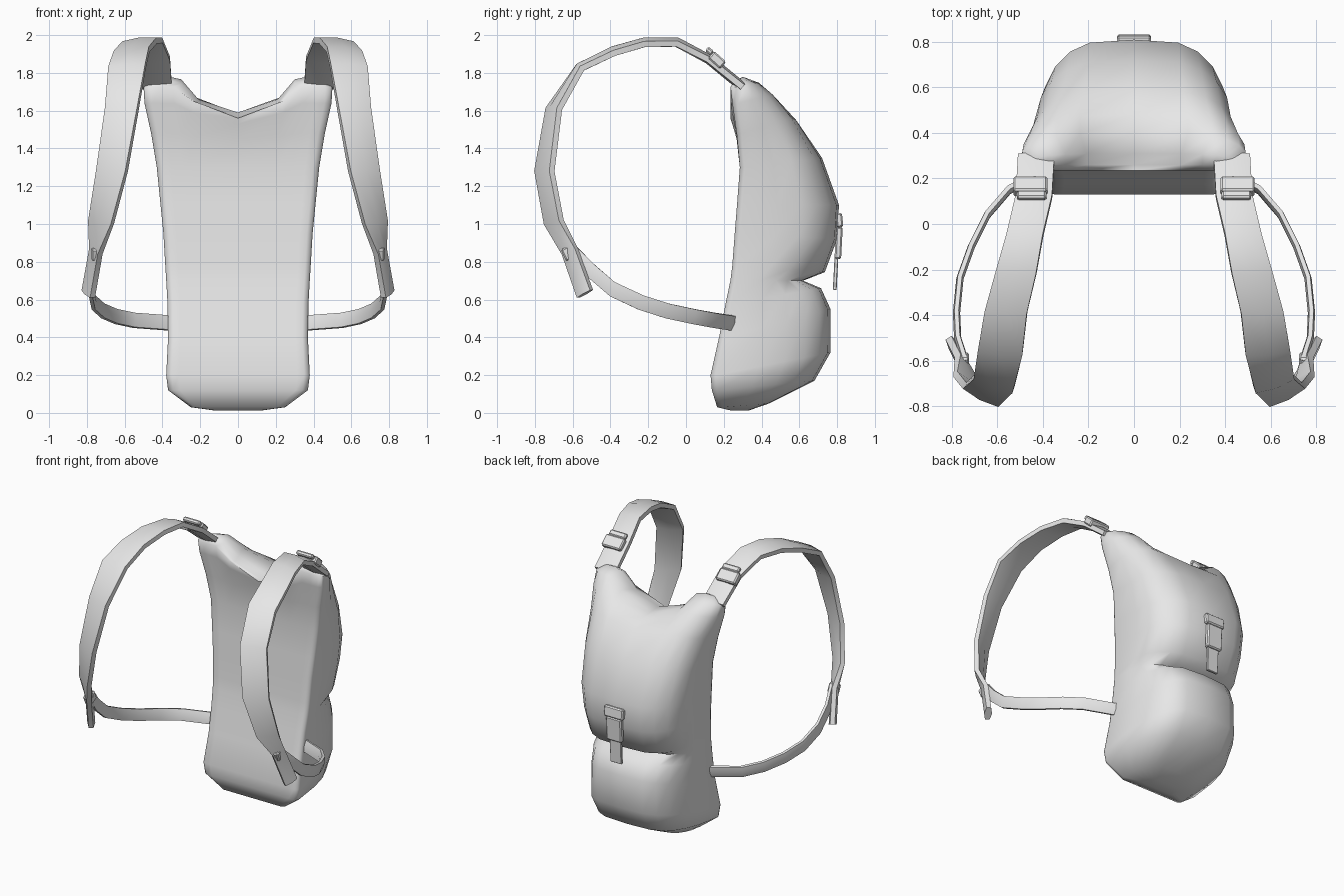
import bpy, bmesh, math
from mathutils import Vector

cube = bpy.data.objects.get("Cube")
if cube:
    bpy.data.objects.remove(cube, do_unlink=True)

grey = bpy.data.materials.new("light_grey")
grey.use_nodes = True
grey.diffuse_color = (0.8, 0.8, 0.8, 1)
grey.node_tree.nodes["Principled BSDF"].inputs["Base Color"].default_value = (0.8, 0.8, 0.8, 1)


def finish(name, bm, angle=45):
    bmesh.ops.recalc_face_normals(bm, faces=bm.faces)
    mesh = bpy.data.meshes.new(name)
    bm.to_mesh(mesh)
    bm.free()
    mesh.materials.append(grey)
    obj = bpy.data.objects.new(name, mesh)
    bpy.context.collection.objects.link(obj)
    bpy.ops.object.select_all(action='DESELECT')
    obj.select_set(True)
    bpy.context.view_layer.objects.active = obj
    bpy.ops.object.shade_smooth_by_angle(angle=math.radians(angle))
    return obj


def loft(bm, rings):
    """Join closed rings of points with quads and return the vertex rings."""
    rows = [[bm.verts.new(p) for p in ring] for ring in rings]
    n = len(rows[0])
    for lo, hi in zip(rows, rows[1:]):
        for i in range(n):
            k = (i + 1) % n
            bm.faces.new((lo[i], lo[k], hi[k], hi[i]))
    return rows


def ribbon(name, pairs, thick, side):
    """Padded band running through pairs of edge points."""
    pairs = [(Vector((a[0] * side, a[1], a[2])), Vector((b[0] * side, b[1], b[2])))
             for a, b in pairs]
    mids = [(a + b) / 2 for a, b in pairs]
    rings = []
    for i, (a, b) in enumerate(pairs):
        along = mids[min(i + 1, len(mids) - 1)] - mids[max(i - 1, 0)]
        n = along.cross(b - a).normalized() * thick
        rings.append([a + n * .6, mids[i] + n, b + n * .6,
                      b - n * .6, mids[i] - n, a - n * .6])
    bm = bmesh.new()
    rows = loft(bm, rings)
    bm.faces.new(rows[0])
    bm.faces.new(rows[-1])
    return finish(name, bm)


def box(name, centre, size, tilt=0, bevel=.008):
    bm = bmesh.new()
    bmesh.ops.create_cube(bm, size=1)
    bmesh.ops.scale(bm, vec=size, verts=bm.verts)
    bmesh.ops.bevel(bm, geom=bm.edges[:], offset=bevel, segments=1, affect='EDGES')
    obj = finish(name, bm, 30)
    obj.location = centre
    obj.rotation_euler.x = math.radians(tilt)
    return obj


# Bag body: front height, back height, horn lift, half width, front y, back y
SECTIONS = [
    (.012, .012, 0, .12, .24, .33),
    (.03, .05, 0, .25, .165, .44),
    (.12, .17, 0, .37, .137, .68),
    (.20, .32, 0, .38, .13, .765),
    (.40, .55, 0, .37, .175, .765),
    (.58, .66, 0, .373, .21, .715),
    (.70, .70, 0, .38, .235, .62),
    (.78, .745, 0, .385, .245, .735),
    (.95, .92, 0, .395, .258, .80),
    (1.10, 1.10, 0, .41, .27, .81),
    (1.30, 1.35, 0, .43, .285, .72),
    (1.45, 1.54, .03, .46, .268, .59),
    (1.53, 1.58, .11, .495, .245, .48),
    (1.56, 1.585, .165, .50, .235, .40),
    (1.565, 1.59, .195, .44, .26, .31),
]
N = 12


def body_ring(zf, zb, lift, w, f, b):
    flap = .74 < zb < 1.5
    back, front = [], []
    corner = min(.03, (b - f) * .3)
    for j in range(N + 1):
        a = math.pi * j / N
        c, s = math.cos(a), max(math.sin(a), 0)
        x = w * math.copysign(abs(c) ** .55, c) if abs(c) > 1e-6 else 0
        t = s ** .75
        r = min(max((abs(x) - .12) / .22, 0), 1)
        rise = lift * r * r * (3 - 2 * r)
        k = min(j, N - j)
        # the flap stands slightly proud of the side wall
        swell = {1: .97, 2: 1.03, 3: 1.02}.get(k, 1) if flap else 1
        y0 = f + corner
        back.append((x * swell, y0 + (b - y0) * t, zf + (zb - zf) * t + rise))
        if 0 < j < N:
            front.append((x, f + (corner * .35 if k == 1 else 0), zf + rise))
    return back + front[::-1]


bm = bmesh.new()
rows = loft(bm, [body_ring(*s) for s in SECTIONS])
for row in (rows[0], rows[-1]):
    fr = [row[0]] + row[N + 1:][::-1] + [row[N]]
    for j in range(N):
        quad = [row[j], row[j + 1], fr[j + 1], fr[j]]
        bm.faces.new(list(dict.fromkeys(quad)))
finish("bag_body", bm, 60)

# Shoulder strap edges, inner then outer
STRAP = [
    ((.35, .30, 1.725), (.51, .30, 1.725)),
    ((.36, .12, 1.875), (.52, .12, 1.87)),
    ((.40, -.05, 1.972), (.56, -.05, 1.955)),
    ((.43, -.22, 1.972), (.61, -.22, 1.952)),
    ((.47, -.39, 1.925), (.655, -.38, 1.905)),
    ((.49, -.57, 1.835), (.685, -.55, 1.825)),
    ((.53, -.73, 1.61), (.70, -.67, 1.61)),
    ((.59, -.79, 1.28), (.745, -.71, 1.28)),
    ((.665, -.74, 1.00), (.785, -.66, 1.02)),
    ((.73, -.65, .84), (.775, -.58, .87)),
    ((.77, -.57, .61), (.815, -.50, .65)),
]
# Lower webbing centre line
WEBBING = [(.74, -.61, .86), (.775, -.50, .75), (.78, -.39, .655), (.765, -.24, .585),
           (.715, -.10, .54), (.645, .04, .51), (.55, .15, .49), (.35, .25, .475)]

for side, tag in ((1, "left"), (-1, "right")):
    ribbon(tag + "_shoulder_strap", STRAP, .026, side)
    pairs = [((x, y - .012, z - .038), (x, y + .012, z + .038)) for x, y, z in WEBBING]
    ribbon(tag + "_lower_webbing", pairs, .016, side)
    # Strap buckles
    box(tag + "_top_buckle", (side * .455, .165, 1.868), (.15, .085, .05), -42)
    box(tag + "_top_buckle_bar", (side * .45, .125, 1.915), (.13, .04, .03), -42)
    box(tag + "_lower_buckle", (side * .75, -.612, .85), (.05, .08, .07), 25)

# Back fastening
box("back_buckle_top", (0, .812, 1.02), (.15, .035, .075), 6)
box("back_buckle_plate", (0, .808, .90), (.12, .035, .17), -3)
box("back_fastening_tail", (0, .792, .74), (.09, .02, .18), -3, .004)
